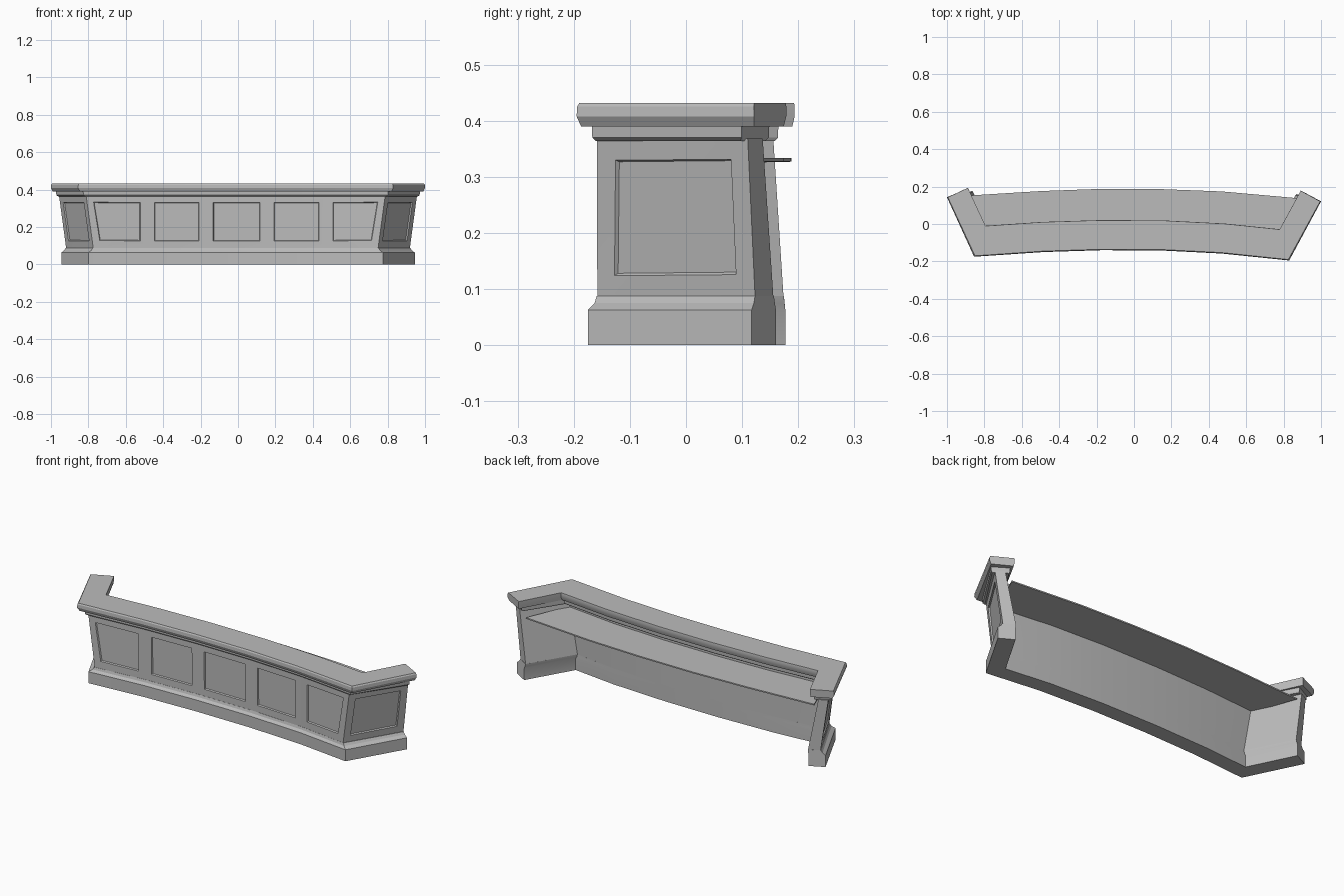
import bpy
import bmesh
from mathutils import Vector

cube = bpy.data.objects.get("Cube")
if cube:
    bpy.data.objects.remove(cube, do_unlink=True)

grey = bpy.data.materials.new("plain_grey")
grey.use_nodes = True
COLOUR = (0.5, 0.5, 0.5, 1)
grey.diffuse_color = COLOUR
grey.node_tree.nodes["Principled BSDF"].inputs["Base Color"].default_value = COLOUR

# Plan of the outer face: wing end, corner, shallow concave front, corner, wing end
PLAN = [(-0.945, 0.139), (-0.80, -0.155), (-0.485, -0.13), (-0.17, -0.12),
        (0.155, -0.122), (0.47, -0.138), (0.775, -0.175), (0.945, 0.117)]
LAST = len(PLAN) - 1


def outer_line(wing_out, front_out, end_back):
    """Plan with wings moved sideways, front moved forward, ends moved back."""
    pts = []
    for i, (x, y) in enumerate(PLAN):
        if i in (0, LAST):
            y += end_back
        else:
            y -= front_out
        if i in (0, 1):
            x -= wing_out
        elif i >= LAST - 1:
            x += wing_out
        pts.append(Vector((x, y)))
    return pts


def inner_line(pts, wing_w, front_w):
    """Mitred offset of the plan towards the back."""
    lines = []
    for i in range(LAST):
        d = (pts[i + 1] - pts[i]).normalized()
        n = Vector((-d.y, d.x))
        w = wing_w if i in (0, LAST - 1) else front_w
        lines.append((n, n.dot(pts[i]) + w))
    result = [pts[0] + lines[0][0] * wing_w]
    for (n, a), (m, b) in zip(lines, lines[1:]):
        det = n.x * m.y - n.y * m.x
        result.append(Vector(((a * m.y - b * n.y) / det, (n.x * b - m.x * a) / det)))
    result.append(pts[-1] + lines[-1][0] * wing_w)
    return result


def finish(name, bm):
    bmesh.ops.recalc_face_normals(bm, faces=bm.faces)
    mesh = bpy.data.meshes.new(name)
    bm.to_mesh(mesh)
    bm.free()
    mesh.materials.append(grey)
    obj = bpy.data.objects.new(name, mesh)
    bpy.context.collection.objects.link(obj)
    bpy.ops.object.select_all(action='DESELECT')
    obj.select_set(True)
    bpy.context.view_layer.objects.active = obj
    bpy.ops.object.shade_smooth_by_angle(angle=0.35)


def sweep(name, levels, panels=False):
    """Levels: z, wing_out, front_out, end_back, wing width, front width."""
    bm = bmesh.new()
    outer, inner = [], []
    for z, wing_out, front_out, end_back, wing_w, front_w in levels:
        line = outer_line(wing_out, front_out, end_back)
        outer.append([bm.verts.new((p.x, p.y, z)) for p in line])
        inner.append([bm.verts.new((p.x, p.y, z)) for p in inner_line(line, wing_w, front_w)])
    section = outer + inner[::-1]
    panel_faces = []
    for j, row in enumerate(section):
        nxt = section[(j + 1) % len(section)]
        for i in range(LAST):
            face = bm.faces.new((row[i], row[i + 1], nxt[i + 1], nxt[i]))
            if j == 0:
                panel_faces.append(face)
    for end in (0, LAST):
        bm.faces.new([row[end] for row in section])
    bmesh.ops.recalc_face_normals(bm, faces=bm.faces)
    if panels:
        # Sunken panel in every facet, with a narrow sloped border
        bmesh.ops.inset_individual(bm, faces=panel_faces, thickness=0.053)
        bmesh.ops.inset_individual(bm, faces=panel_faces, thickness=0.005, depth=-0.007)
    finish(name, bm)


# Plinth with a stepped moulding
sweep("plinth", [
    (0, 0, 0, 0, 0.086, 0.085),
    (0.063, 0, 0, 0, 0.086, 0.085),
    (0.075, -0.016, -0.012, 0.004, 0.072, 0.073),
    (0.088, -0.024, -0.016, 0.006, 0.065, 0.069)])

# Panelled wall, wings leaning outward
sweep("panelled_wall", [
    (0.088, -0.026, -0.017, 0.006, 0.063, 0.068),
    (0.368, 0.012, -0.016, -0.007, 0.05, 0.068)], panels=True)

# Neck moulding under the top
sweep("neck_moulding", [
    (0.364, 0.018, -0.014, -0.02, 0.08, 0.105),
    (0.37, 0.026, -0.008, -0.018, 0.09, 0.115),
    (0.39, 0.028, -0.007, -0.018, 0.092, 0.117)])

# Counter top with a shaped edge
sweep("counter_top", [
    (0.39, 0.045, 0.012, 0.004, 0.11, 0.145),
    (0.408, 0.055, 0.02, 0.004, 0.122, 0.16),
    (0.425, 0.054, 0.019, 0.004, 0.122, 0.16),
    (0.432, 0.05, 0.015, 0.004, 0.118, 0.155)])

# Work shelf behind the wall, with a bowed back edge
bm = bmesh.new()
back = [(-0.885, 0.152), (-0.5, 0.176), (-0.17, 0.188), (0.155, 0.186), (0.47, 0.174), (0.875, 0.138)]
front = [(p.x, p.y) for p in inner_line(outer_line(0.007, -0.016, -0.007), 0.04, 0.06)[1:-1]]
rows = []
for line, low in ((front, 0.322), (back, 0.327)):
    rows.append([bm.verts.new((x, y, low)) for x, y in line])
    rows.append([bm.verts.new((x, y, 0.334)) for x, y in line])
loop = [rows[0], rows[1], rows[3], rows[2]]
for a, b in zip(loop, loop[1:] + loop[:1]):
    for i in range(len(a) - 1):
        bm.faces.new((a[i], a[i + 1], b[i + 1], b[i]))
for end in (0, -1):
    bm.faces.new([row[end] for row in loop])
finish("work_shelf", bm)
